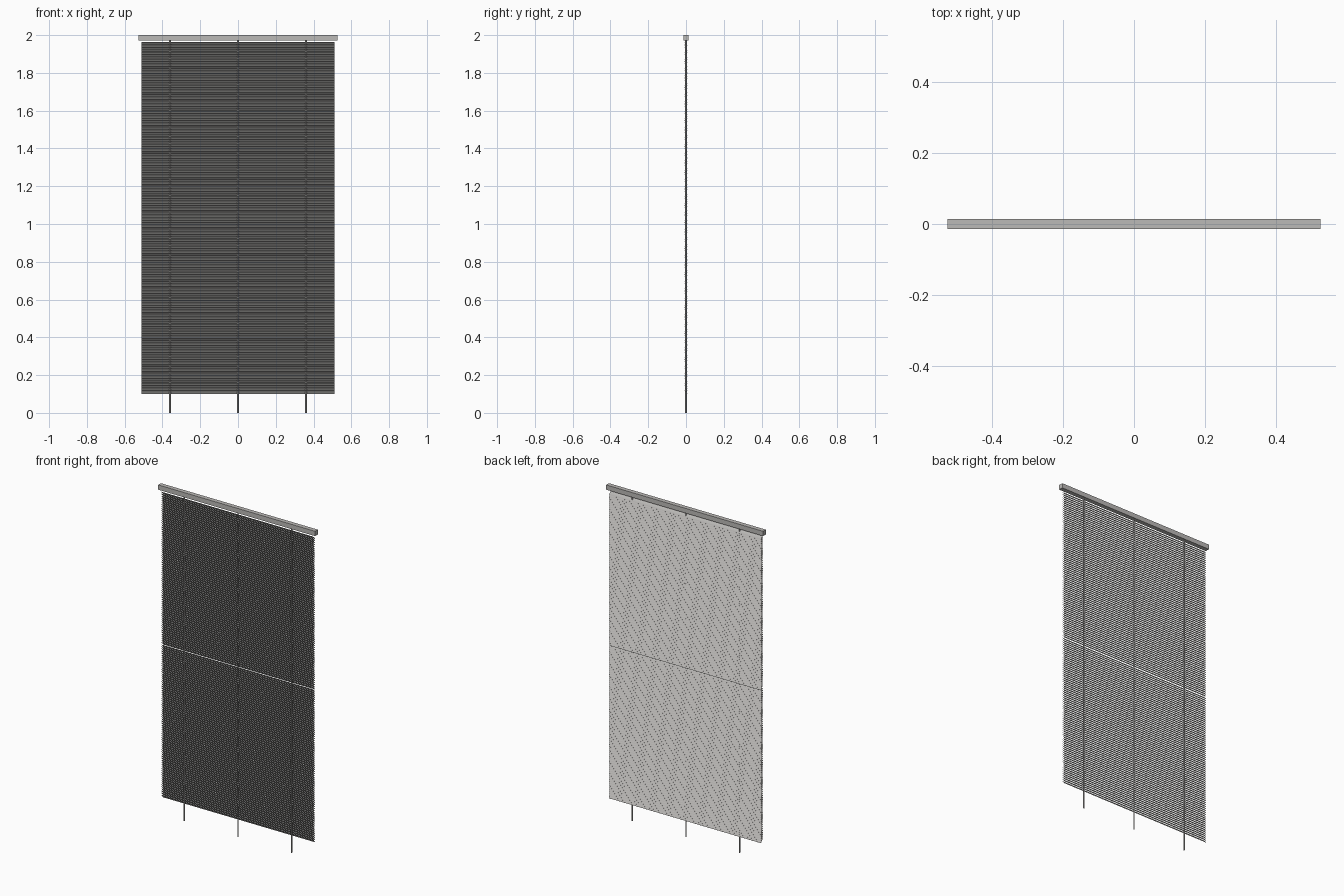
import bpy, bmesh, math

if "Cube" in bpy.data.objects:
    bpy.data.objects.remove(bpy.data.objects["Cube"])

HALF_W = 0.51          # slat half width
PITCH = 0.0125         # vertical slat spacing
TILT = math.radians(48)
COUNT = 74             # slats per stack

grey = bpy.data.materials.new("blind_grey")
grey.diffuse_color = (0.5, 0.49, 0.475, 1)
grey.use_nodes = True
grey.node_tree.nodes["Principled BSDF"].inputs["Base Color"].default_value = grey.diffuse_color


def finish(name, bm):
    bmesh.ops.recalc_face_normals(bm, faces=bm.faces)
    me = bpy.data.meshes.new(name)
    bm.to_mesh(me)
    bm.free()
    me.materials.append(grey)
    ob = bpy.data.objects.new(name, me)
    bpy.context.collection.objects.link(ob)
    return ob


def box(name, x, y0, y1, z0, z1):
    bm = bmesh.new()
    bmesh.ops.create_cube(bm, size=1)
    for v in bm.verts:
        v.co.x *= 2 * x
        v.co.y = y0 + (v.co.y + 0.5) * (y1 - y0)
        v.co.z = z0 + (v.co.z + 0.5) * (z1 - z0)
    return finish(name, bm)


def slat_profile(width=0.029, crown=0.002, thick=0.001, n=4):
    # crowned strip, front edge tilted up
    top, low = [], []
    for i in range(n + 1):
        t = 2 * i / n - 1
        h = crown * (1 - t * t) - crown / 2
        top.append((t * width / 2, h + thick / 2))
        low.append((t * width / 2, h - thick / 2))
    c, s = math.cos(-TILT), math.sin(-TILT)
    return [(a * c - b * s, a * s + b * c) for a, b in top + low[::-1]]


def slat_stack(name, z_first, count):
    bm = bmesh.new()
    prof = slat_profile()
    a = [bm.verts.new((-HALF_W, y, z_first + z)) for y, z in prof]
    b = [bm.verts.new((HALF_W, y, z_first + z)) for y, z in prof]
    for i in range(len(prof)):
        j = (i + 1) % len(prof)
        bm.faces.new((a[i], a[j], b[j], b[i]))
    bm.faces.new(a)
    bm.faces.new(b[::-1])
    ob = finish(name, bm)
    arr = ob.modifiers.new("stack", 'ARRAY')
    arr.count = count
    arr.use_relative_offset = False
    arr.use_constant_offset = True
    arr.constant_offset_displace = (0, 0, PITCH)
    return ob


# head rail
box("head_rail", 0.527, -0.0135, 0.0135, 1.971, 2.0)

# two stacks of slats, with a slightly wider gap at mid height
slat_stack("lower_slats", 0.112, COUNT)
slat_stack("upper_slats", 0.112 + COUNT * PITCH + 0.0025, COUNT)

# lift cords
for label, x in (("left", -0.36), ("middle", 0), ("right", 0.36)):
    bm = bmesh.new()
    bmesh.ops.create_cone(bm, cap_ends=True, segments=8, radius1=0.004,
                          radius2=0.004, depth=1.98)
    bmesh.ops.translate(bm, verts=bm.verts, vec=(x, 0, 0.99))
    finish(label + "_cord", bm)
